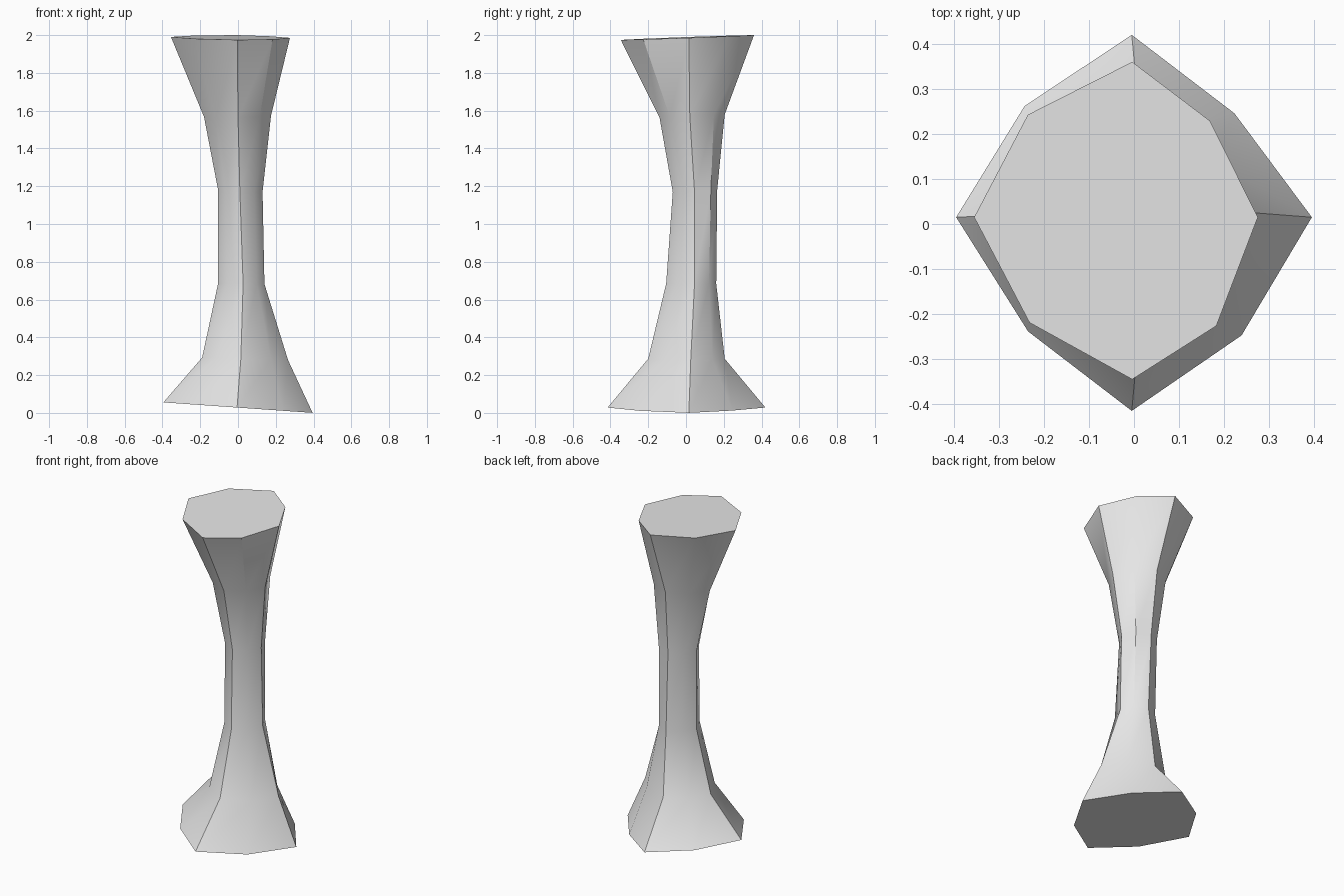
import bpy, bmesh, math

cube = bpy.data.objects.get("Cube")
if cube:
    bpy.data.objects.remove(cube, do_unlink=True)

# Single plain stone colour
GREY = (0.8, 0.8, 0.8, 1.0)
stone = bpy.data.materials.new("light grey")
stone.diffuse_color = GREY
stone.use_nodes = True
stone.node_tree.nodes["Principled BSDF"].inputs["Base Color"].default_value = GREY


def ring_points(left, right, front, back, centre, height, tilt, corners):
    """Uneven octagon: four axis corners plus four diagonal corners."""
    cx, cy = centre
    sides = [(right, cy), (cx, back), (left, cy), (cx, front)]
    points = []
    for i, (x, y) in enumerate(sides):
        nx, ny = sides[(i + 1) % 4]
        k = corners[i]
        points.append((x, y))
        points.append((cx + k * (x + nx - 2 * cx), cy + k * (y + ny - 2 * cy)))
    return [(x, y, height + tilt[0] * x + tilt[1] * y) for x, y in points]


# Hand-hewn rings, bottom to top:
# left, right, front, back, centre, height, tilt, diagonal corner factors
rings = [
    (-.395, .395, -.415, .42, (-.005, .015), .028, (-.07, 0), (.57, .61, .59, .61)),
    (-.19, .265, -.20, .205, (.015, .025), .287, (-.03, 0), (.64, .64, .64, .64)),
    (-.105, .14, -.105, .16, (.027, .045), .685, (-.02, 0), (.67, .64, .65, .64)),
    (-.105, .13, -.07, .165, (.010, .045), 1.173, (-.03, .04), (.72, .66, .67, .64)),
    (-.18, .175, -.14, .205, (.0, .02), 1.57, (.02, .05), (.69, .65, .65, .66)),
    (-.355, .275, -.345, .36, (-.004, .015), 1.987, (-.008, .036), (.62, .66, .65, .67)),
]

# Flared column: rings bridged with quads and capped
bm = bmesh.new()
loops = [[bm.verts.new(p) for p in ring_points(*r)] for r in rings]
for low, high in zip(loops, loops[1:]):
    for i in range(8):
        j = (i + 1) % 8
        bm.faces.new((low[i], low[j], high[j], high[i]))
bm.faces.new(loops[0][::-1])
bm.faces.new(loops[-1])
bmesh.ops.recalc_face_normals(bm, faces=bm.faces[:])

mesh = bpy.data.meshes.new("flared_column")
bm.to_mesh(mesh)
bm.free()
mesh.materials.append(stone)
column = bpy.data.objects.new("flared_column", mesh)
bpy.context.collection.objects.link(column)

# Soft shading with crisp ridges
bpy.ops.object.select_all(action="DESELECT")
column.select_set(True)
bpy.context.view_layer.objects.active = column
bpy.ops.object.shade_smooth_by_angle(angle=math.radians(35))
